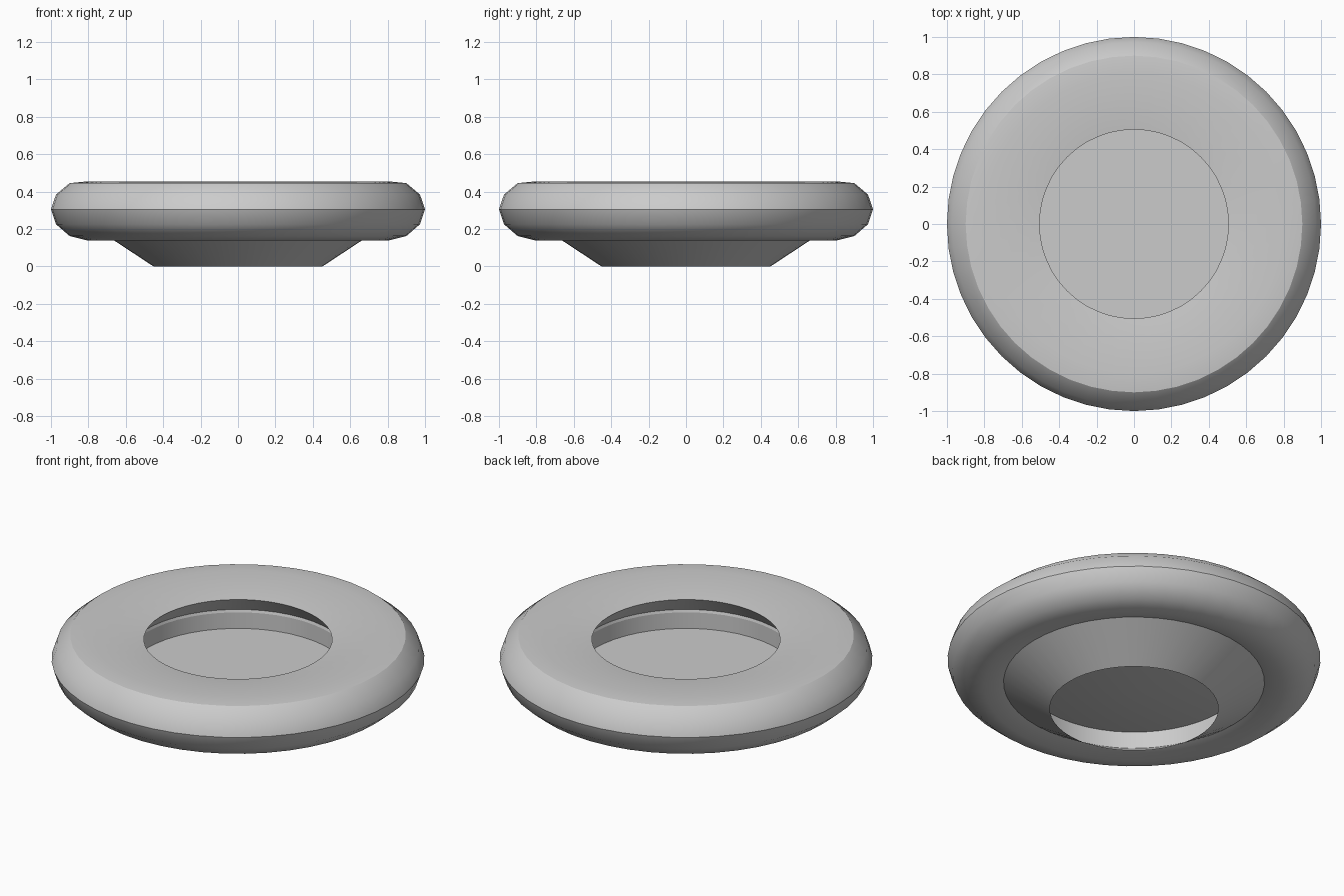
import bpy
import bmesh
from math import radians, tau
from mathutils import Matrix, Vector

cube = bpy.data.objects.get("Cube")
if cube:
    bpy.data.objects.remove(cube, do_unlink=True)

SEGMENTS = 48

grey = bpy.data.materials.new("plain_grey")
grey.use_nodes = True
colour = (0.6, 0.6, 0.6, 1)
grey.diffuse_color = colour
grey.node_tree.nodes["Principled BSDF"].inputs["Base Color"].default_value = colour


def lathe(name, profile):
    """Turn a closed (radius, height) profile around the z axis."""
    bm = bmesh.new()
    verts = [bm.verts.new((r, 0, z)) for r, z in profile]
    edges = [bm.edges.new((a, b)) for a, b in zip(verts, verts[1:] + verts[:1])
             if a.co.x + b.co.x > 0]
    bmesh.ops.spin(bm, geom=verts + edges, cent=(0, 0, 0), axis=(0, 0, 1),
                   angle=tau, steps=SEGMENTS, use_merge=False)
    bmesh.ops.remove_doubles(bm, verts=bm.verts[:], dist=0.0005)
    bmesh.ops.recalc_face_normals(bm, faces=bm.faces[:])
    mesh = bpy.data.meshes.new(name)
    bm.to_mesh(mesh)
    bm.free()
    mesh.materials.append(grey)
    obj = bpy.data.objects.new(name, mesh)
    bpy.context.collection.objects.link(obj)
    bpy.ops.object.select_all(action="DESELECT")
    obj.select_set(True)
    bpy.context.view_layer.objects.active = obj
    bpy.ops.object.shade_smooth_by_angle(angle=radians(33))
    return obj


# Rounded outer ring with a dished top and an undercut lip around the opening
lathe("ring_body", [
    (0.505, 0.42), (0.8, 0.455), (0.9, 0.445), (0.973, 0.384), (1, 0.305),
    (0.973, 0.225), (0.9, 0.162), (0.8, 0.137), (0.7, 0.163),
    (0.6, 0.3), (0.605, 0.315),
])

# Flared foot, hollow inside, rising to the inner wall
lathe("flared_base", [(0.452, 0), (0.7, 0.163), (0.6, 0.3), (0.6, 0.1)])

# Floor of the recess, with a shallow cone underneath
lathe("recess_floor", [(0, 0.205), (0.6, 0.205), (0.6, 0.2), (0, 0.093)])
